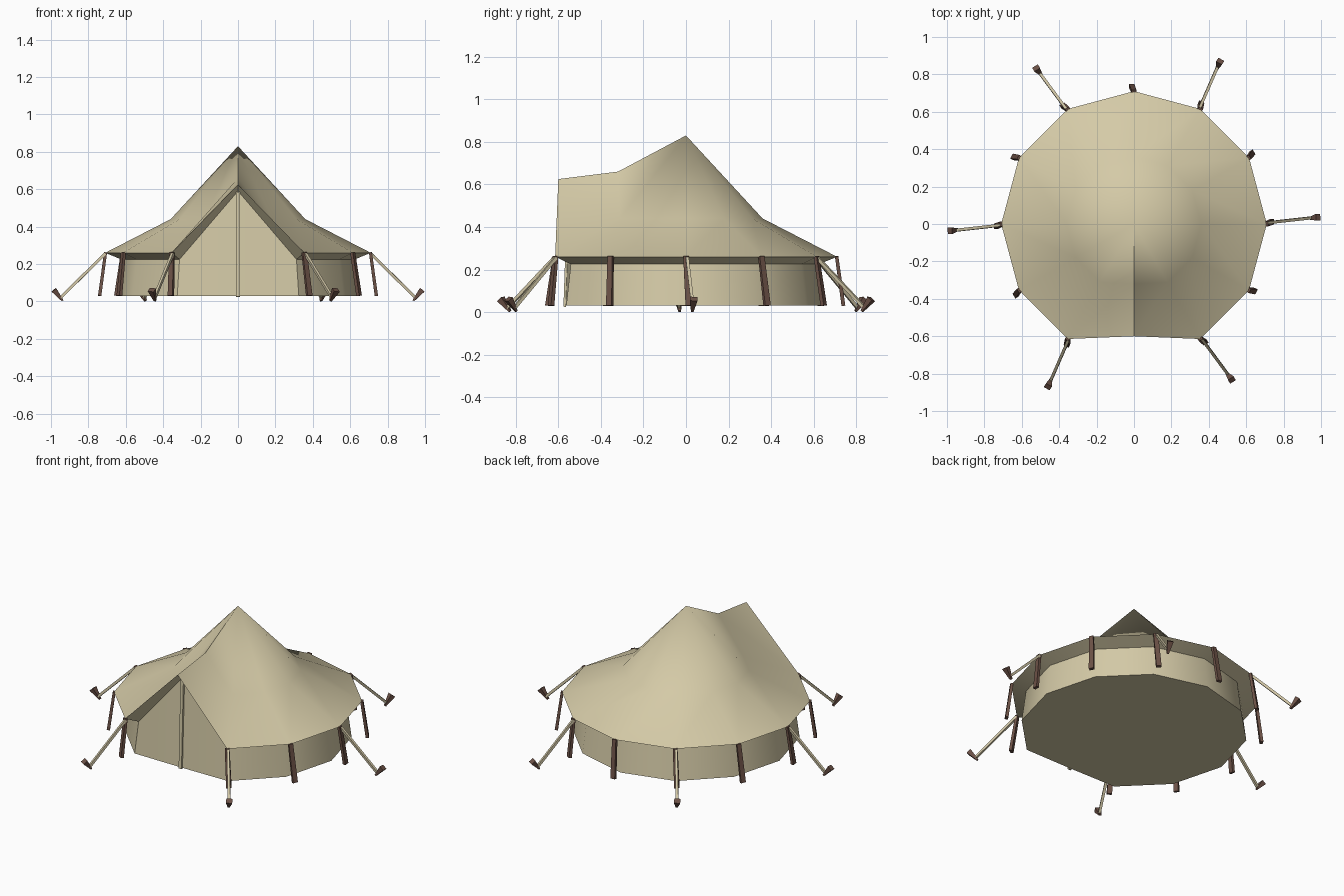
import bpy, bmesh, math
from mathutils import Vector

if "Cube" in bpy.data.objects:
    bpy.data.objects.remove(bpy.data.objects["Cube"])


def material(name, rgb):
    m = bpy.data.materials.new(name)
    m.diffuse_color = (*rgb, 1)
    m.use_nodes = True
    m.node_tree.nodes["Principled BSDF"].inputs["Base Color"].default_value = m.diffuse_color
    return m


canvas = material("tan canvas", (0.66, 0.59, 0.385))
rope = material("pale rope", (0.62, 0.55, 0.37))
wood = material("brown wood", (0.15, 0.083, 0.062))
N, FRONT = 12, 9


def polar(r, deg, z):
    a = math.radians(deg)
    return Vector((r * math.cos(a), r * math.sin(a), z))


def finish(bm, name, mat, angle=None):
    bmesh.ops.recalc_face_normals(bm, faces=bm.faces)
    me = bpy.data.meshes.new(name)
    bm.to_mesh(me)
    bm.free()
    ob = bpy.data.objects.new(name, me)
    bpy.context.collection.objects.link(ob)
    me.materials.append(mat)
    if angle:
        bpy.ops.object.select_all(action='DESELECT')
        bpy.context.view_layer.objects.active = ob
        ob.select_set(True)
        bpy.ops.object.shade_smooth_by_angle(angle=math.radians(angle))
    return ob


def bar(name, a, b, size_a, size_b, mat):
    """Square bar from a to b; sizes are (sideways, across) at each end."""
    a, b = Vector(a), Vector(b)
    d = (b - a).normalized()
    side = d.cross(Vector((a.x + b.x, a.y + b.y, 0))).normalized()
    other = d.cross(side)
    bm = bmesh.new()
    ends = []
    for p, (w, t) in ((a, size_a), (b, size_b)):
        ends.append([bm.verts.new(p + side * w / 2 * i + other * t / 2 * j)
                     for i, j in ((1, 1), (-1, 1), (-1, -1), (1, -1))])
    for e in ends:
        bm.faces.new(e)
    for i in range(4):
        k = (i + 1) % 4
        bm.faces.new((ends[0][i], ends[0][k], ends[1][k], ends[1][i]))
    return finish(bm, name, mat)


# Tent body: floor, wall, eave underside and roof; the front vertex of each
# ring is moved to form the raised doorway. (radius, z, front y, front z)
rings = [(0.65, 0.03, -0.566, 0.03), (0.625, 0.225, -0.545, 0.59),
         (0.71, 0.26, -0.60, 0.625), (0.36, 0.44, -0.32, 0.66)]
bm = bmesh.new()
loops = []
for r, z, fy, fz in rings:
    loops.append([bm.verts.new((0, fy, fz) if i == FRONT else polar(r, i * 30, z))
                  for i in range(N)])
apex = bm.verts.new((0, 0, 0.83))
bm.faces.new(loops[0])
for lo, hi in zip(loops, loops[1:]):
    for i in range(N):
        k = (i + 1) % N
        bm.faces.new((lo[i], lo[k], hi[k], hi[i]))
for i in range(N):
    bm.faces.new((loops[-1][i], loops[-1][(i + 1) % N], apex))
finish(bm, "tent_canvas", canvas, 42)

# Door zip strip
bar("door_zip", (0, -0.57, 0.025), (0, -0.551, 0.585), (0.02, 0.012), (0.02, 0.012), canvas)

# Eave poles at every corner except the doorway
for i in range(N):
    if i != FRONT:
        bar(f"eave_pole_{i}", polar(0.74, i * 30 + 1, 0.03), polar(0.708, i * 30, 0.262),
            (0.03, 0.018), (0.026, 0.016), wood)

# Guy ropes with tapered pegs at every second corner
for i in range(0, N, 2):
    a = i * 30
    bar(f"guy_rope_{i}", polar(0.71, a + 0.5, 0.255), polar(0.95, a + 2, 0.02),
        (0.015, 0.015), (0.015, 0.015), rope)
    bar(f"peg_{i}", polar(0.938, a + 1.8, 0.004), polar(0.985, a + 2.1, 0.062),
        (0.012, 0.01), (0.036, 0.03), wood)
